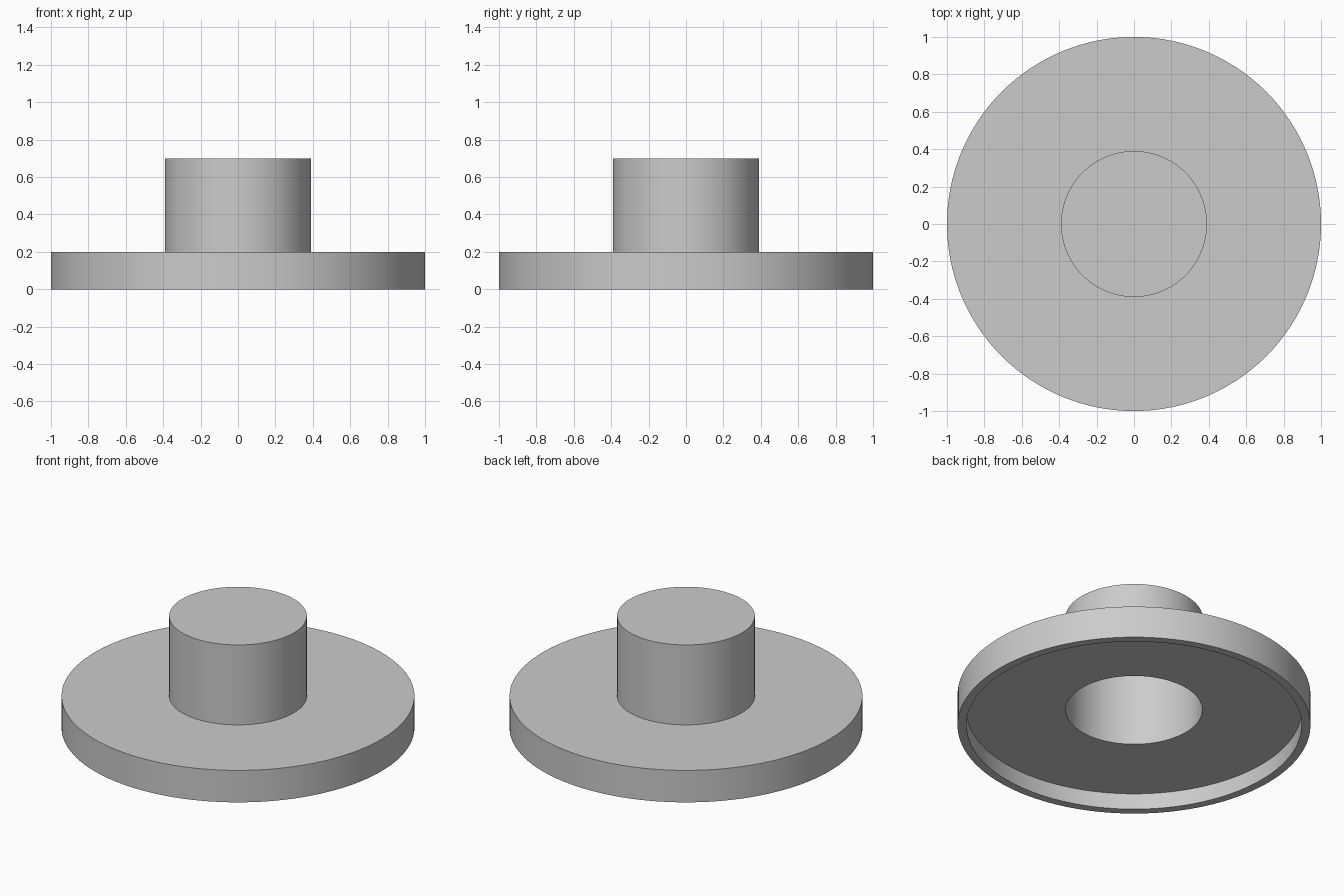
import bpy, bmesh, math

cube = bpy.data.objects.get("Cube")
if cube:
    bpy.data.objects.remove(cube)

SIDES = 128
grey = bpy.data.materials.new("plain grey")
grey.use_nodes = True
colour = (0.6, 0.6, 0.6, 1)
grey.diffuse_color = colour
grey.node_tree.nodes["Principled BSDF"].inputs["Base Color"].default_value = colour


def lathe(name, profile):
    """Revolve a closed (radius, height) profile around z."""
    bm = bmesh.new()
    verts = [bm.verts.new((r, 0, z)) for r, z in profile]
    edges = [bm.edges.new((verts[i - 1], v)) for i, v in enumerate(verts)]
    bmesh.ops.spin(bm, geom=verts + edges, cent=(0, 0, 0), axis=(0, 0, 1),
                   angle=math.tau, steps=SIDES)
    bmesh.ops.remove_doubles(bm, verts=bm.verts, dist=0.0001)
    bmesh.ops.dissolve_degenerate(bm, edges=bm.edges, dist=0.0001)
    bmesh.ops.recalc_face_normals(bm, faces=bm.faces)
    mesh = bpy.data.meshes.new(name)
    bm.to_mesh(mesh)
    bm.free()
    mesh.materials.append(grey)
    obj = bpy.data.objects.new(name, mesh)
    bpy.context.collection.objects.link(obj)
    bpy.ops.object.select_all(action="DESELECT")
    obj.select_set(True)
    bpy.context.view_layer.objects.active = obj
    bpy.ops.object.shade_smooth_by_angle(angle=math.radians(30))
    return obj


# Hollow flanged cap in one piece: rim lip, recessed plate, thin-walled boss
BOSS, BORE = 0.39, 0.387
lathe("flanged_cap", [
    (0, 0.7), (BOSS, 0.7), (BOSS, 0.2),      # boss outside
    (1, 0.2), (1, 0), (0.95, 0),             # flange and rim lip
    (0.95, 0.1), (BORE, 0.1),                # recessed underside
    (BORE, 0.697), (0, 0.697),               # bore
])
